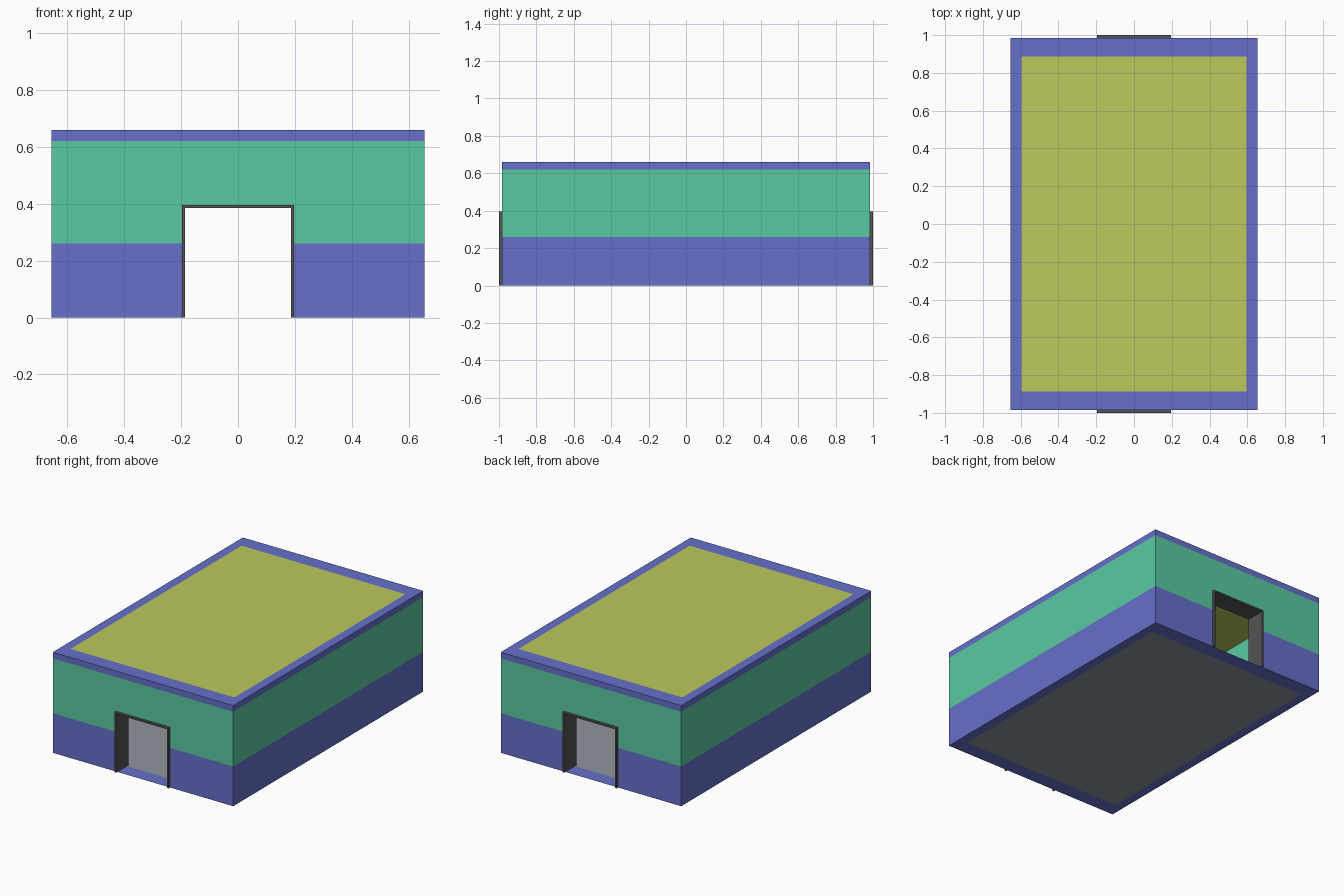
import bpy, bmesh

if "Cube" in bpy.data.objects:
    bpy.data.objects.remove(bpy.data.objects["Cube"])

# Main sizes: outer half extents, inner half extents, door and heights
OX, OY, IX, IY = 0.655, 0.985, 0.595, 0.887
TOP, CEIL, DADO = 0.66, 0.62, 0.26
DOOR_X, DOOR_Z, TRIM = 0.197, 0.396, 0.011


def material(name, rgb):
    m = bpy.data.materials.new(name)
    m.diffuse_color = (*rgb, 1)
    m.use_nodes = True
    m.node_tree.nodes["Principled BSDF"].inputs["Base Color"].default_value = m.diffuse_color
    return m


BLUE = material("blue_paint", (0.133, 0.162, 0.59))
GREEN = material("green_paint", (0.102, 0.59, 0.36))
YELLOW = material("yellow_roof", (0.50, 0.58, 0.107))
GREY = material("grey_floor", (0.27, 0.30, 0.34))
DARK = material("dark_frame", (0.09, 0.09, 0.09))


def make_object(name, bm, mats):
    bmesh.ops.remove_doubles(bm, verts=bm.verts, dist=1e-5)
    me = bpy.data.meshes.new(name)
    bm.to_mesh(me)
    bm.free()
    for m in mats:
        me.materials.append(m)
    ob = bpy.data.objects.new(name, me)
    bpy.context.collection.objects.link(ob)
    return ob


def plane(name, x, y0, y1, z, mat):
    bm = bmesh.new()
    bm.faces.new([bm.verts.new(p) for p in
                  ((-x, y0, z), (x, y0, z), (x, y1, z), (-x, y1, z))])
    return make_object(name, bm, [mat])


# Walls: block grid, keeping only faces between solid and empty blocks
grid = ([-OX, -IX, -DOOR_X, DOOR_X, IX, OX],
        [-OY, -IY, IY, OY],
        [0, DADO, DOOR_Z, CEIL, TOP])


def solid(c):
    i, j, k = c
    if not all(0 <= c[a] < len(grid[a]) - 1 for a in range(3)):
        return False
    if j == 1:
        return i in (0, 4)
    return not (i == 2 and k < 2)


bm = bmesh.new()
for i in range(5):
    for j in range(3):
        for k in range(4):
            cell = (i, j, k)
            if not solid(cell):
                continue
            for a in range(3):
                for side in (0, 1):
                    nb = list(cell)
                    nb[a] += 2 * side - 1
                    if solid(nb):
                        continue
                    corners = []
                    for u, v in ((0, 0), (1, 0), (1, 1), (0, 1)):
                        idx = list(cell)
                        idx[a] += side
                        idx[(a + 1) % 3] += u
                        idx[(a + 2) % 3] += v
                        corners.append(bm.verts.new([grid[n][idx[n]] for n in range(3)]))
                    f = bm.faces.new(corners if side else corners[::-1])
                    f.material_index = 1 if k in (1, 2) else 0
make_object("walls", bm, [BLUE, GREEN])

# Roof slab
bm = bmesh.new()
bmesh.ops.create_cube(bm, size=1)
bmesh.ops.scale(bm, vec=(2 * IX, 2 * IY, TOP - CEIL), verts=bm.verts)
bmesh.ops.translate(bm, vec=(0, 0, (TOP + CEIL) / 2), verts=bm.verts)
make_object("roof", bm, [YELLOW])

# Floor
plane("floor", IX, -IY, IY, 0, GREY)

# Thresholds and door frames at the front and back
for side, s in (("front", -1), ("back", 1)):
    y0, y1 = sorted((s * IY, s * OY))
    plane(side + "_threshold", DOOR_X, y0, y1, 0, BLUE)

    xi, zi = DOOR_X - TRIM, DOOR_Z - TRIM
    outline = [(-DOOR_X, 0), (-DOOR_X, DOOR_Z), (DOOR_X, DOOR_Z), (DOOR_X, 0),
               (xi, 0), (xi, zi), (-xi, zi), (-xi, 0)]
    bm = bmesh.new()
    face = bm.faces.new([bm.verts.new((x, s * 1.0, z)) for x, z in outline])
    ext = bmesh.ops.extrude_face_region(bm, geom=[face], use_keep_orig=True)
    moved = [g for g in ext["geom"] if isinstance(g, bmesh.types.BMVert)]
    bmesh.ops.translate(bm, vec=(0, -s * 0.13, 0), verts=moved)
    bmesh.ops.recalc_face_normals(bm, faces=bm.faces)
    make_object(side + "_door_frame", bm, [DARK])
